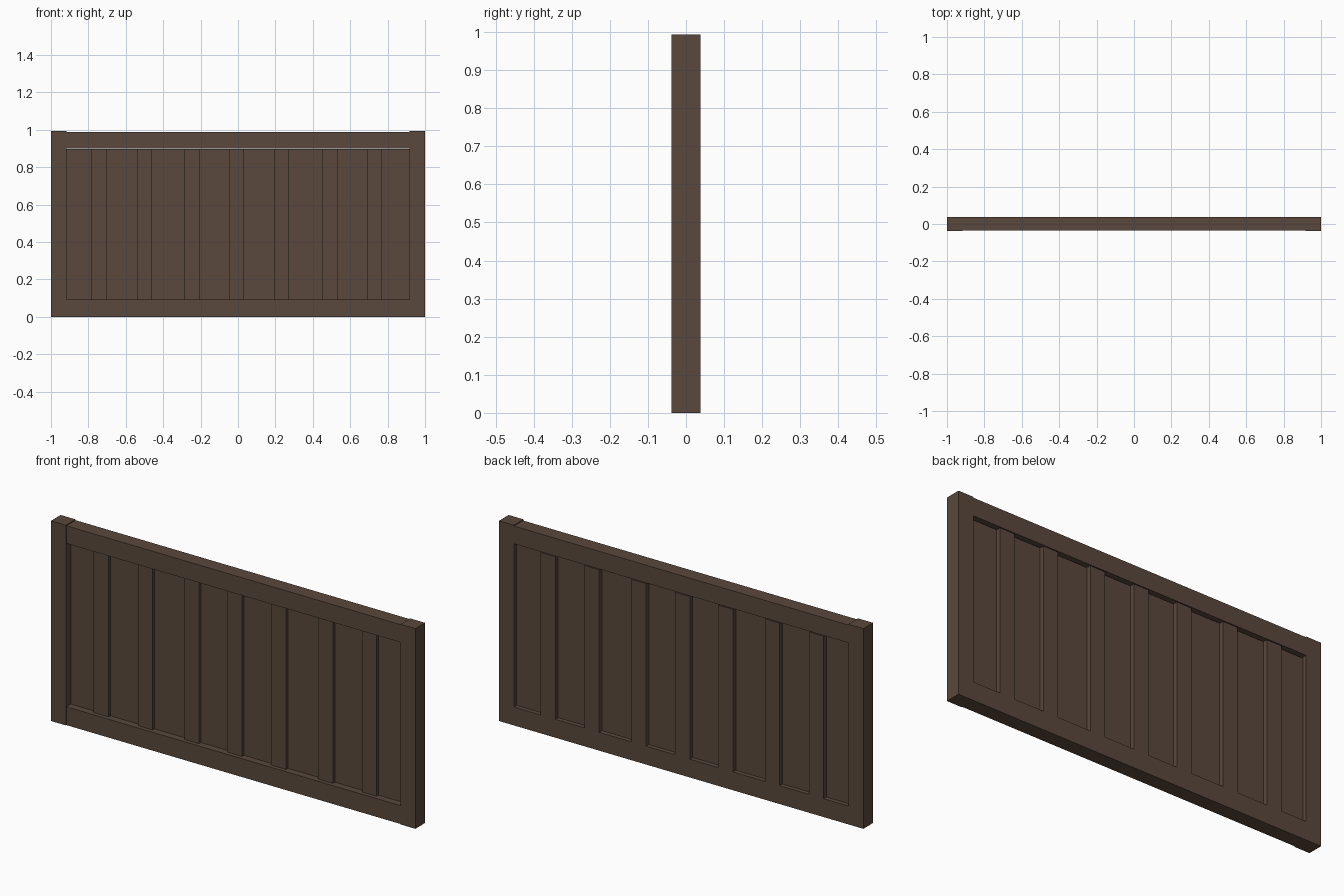
import bpy
import bmesh

if "Cube" in bpy.data.objects:
    bpy.data.objects.remove(bpy.data.objects["Cube"])

# single dark wood colour
wood = bpy.data.materials.new("dark brown wood")
wood.diffuse_color = (0.102, 0.065, 0.045, 1)
wood.use_nodes = True
wood.node_tree.nodes["Principled BSDF"].inputs["Base Color"].default_value = wood.diffuse_color


def box(name, x, y, z):
    """Box from (min, max) ranges on each axis."""
    bm = bmesh.new()
    bmesh.ops.create_cube(bm, size=1)
    for v in bm.verts:
        v.co = [(r[0] + r[1]) / 2 + c * (r[1] - r[0])
                for c, r in zip(v.co, (x, y, z))]
    mesh = bpy.data.meshes.new(name)
    bm.to_mesh(mesh)
    bm.free()
    mesh.materials.append(wood)
    ob = bpy.data.objects.new(name, mesh)
    bpy.context.collection.objects.link(ob)
    return ob


FRONT, BACK, TOP = -0.038, 0.038, 0.993
INNER = 0.918

# outer frame: two stiles, with rails set a hair behind them
box("left_stile", (-1, -INNER), (FRONT, BACK), (0, TOP))
box("right_stile", (INNER, 1), (FRONT, BACK), (0, TOP))
box("bottom_rail", (-INNER, INNER), (FRONT + 0.004, BACK), (0, 0.091))
box("top_rail", (-INNER, INNER), (FRONT + 0.004, BACK), (0.901, TOP - 0.004))

# vertical slats: recessed at the front, flush at the back
starts = [-0.782, -0.54, -0.285, -0.048, 0.192, 0.45, 0.69]
for i, s in enumerate(starts):
    box(f"slat_{i + 1}", (s, s + 0.081), (-0.014, BACK), (0.091, 0.897))

# thin recessed boards filling the spaces between slats
lefts = [-INNER] + [s + 0.081 for s in starts]
rights = starts + [INNER]
for i, (a, b) in enumerate(zip(lefts, rights)):
    box(f"board_{i + 1}", (a, b), (0.001, 0.016), (0.091, 0.897))
